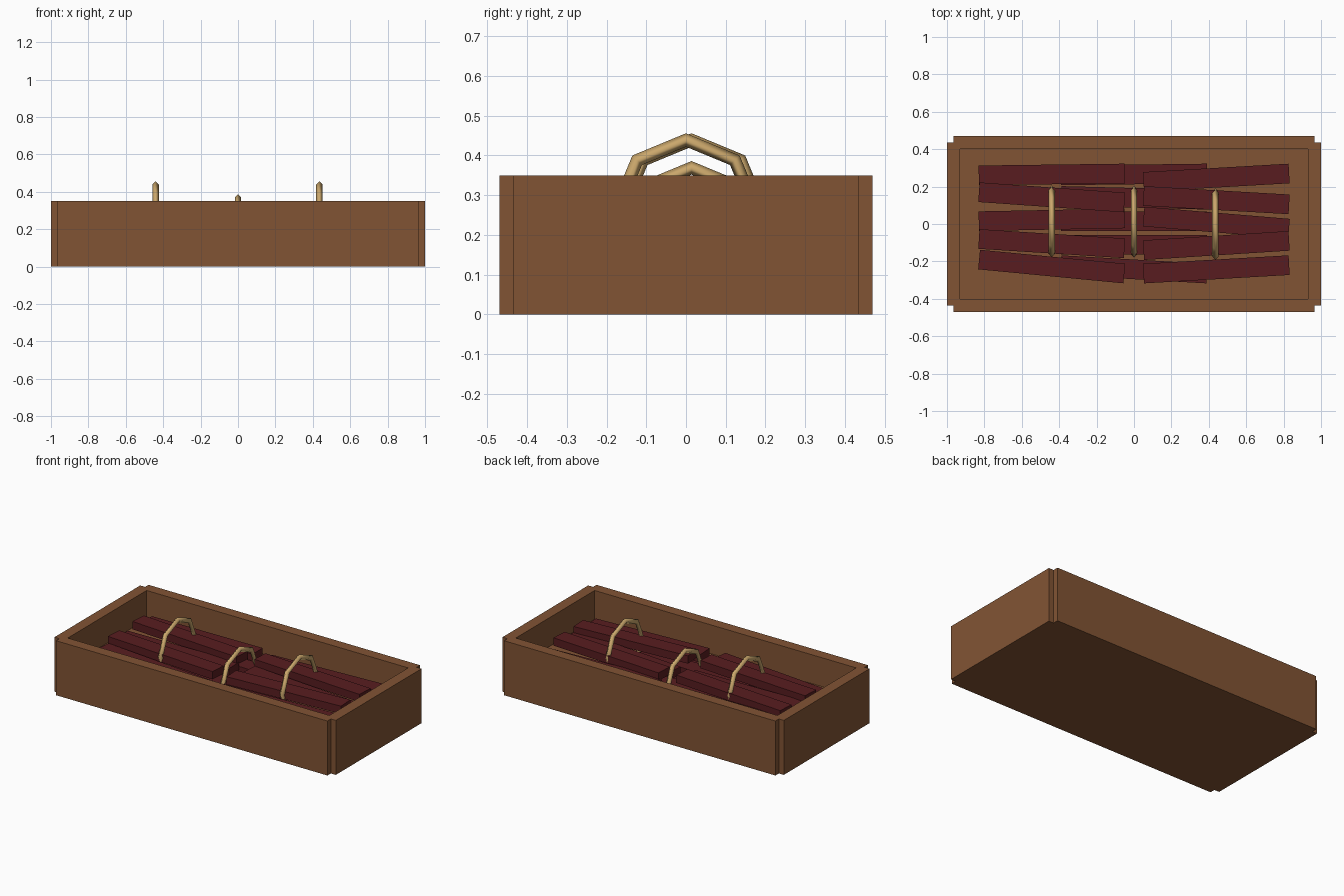
import bpy
import math
from mathutils import Matrix

if "Cube" in bpy.data.objects:
    bpy.data.objects.remove(bpy.data.objects["Cube"])


def material(name, color):
    m = bpy.data.materials.new(name)
    m.diffuse_color = (*color, 1)
    m.use_nodes = True
    m.node_tree.nodes["Principled BSDF"].inputs["Base Color"].default_value = m.diffuse_color
    return m


WOOD = material("brown_wood", (0.222, 0.088, 0.034))
RED = material("dark_red_wood", (0.098, 0.012, 0.014))
ROPE = material("tan_rope", (0.60, 0.39, 0.15))


def box(name, center, size, mat, turn=0.0):
    """Box with its size baked in, turned about z."""
    bpy.ops.mesh.primitive_cube_add(size=1)
    ob = bpy.context.object
    ob.name = name
    ob.data.transform(Matrix.Diagonal((*size, 1)))
    ob.location = center
    ob.rotation_euler.z = turn
    ob.data.materials.append(mat)
    return ob


def ring(name, center, mat, major=0.174, minor=0.017):
    """Low-poly upright rope loop standing in the yz plane."""
    bpy.ops.mesh.primitive_torus_add(
        major_segments=8, minor_segments=4, major_radius=major,
        minor_radius=minor, location=center, rotation=(0, math.pi / 2, 0))
    ob = bpy.context.object
    ob.name = name
    ob.data.materials.append(mat)
    bpy.ops.object.shade_smooth()


# Crate: long and short walls with notched corners, and a raised floor
H, T = 0.35, 0.07
for s, side in ((-1, "front"), (1, "back")):
    box(side + "_wall", (0, s * 0.435, H / 2), (1.93, T, H), WOOD)
for s, side in ((-1, "left"), (1, "right")):
    box(side + "_wall", (s * 0.965, 0, H / 2), (T, 0.87, H), WOOD)
FLOOR = 0.165
box("crate_floor", (0, 0, FLOOR / 2), (1.87, 0.81, FLOOR), WOOD)

# Bundles: each pair gives the y of a plank's left and right ends;
# the second and fourth planks lie on top of the other three
THICK, STEP = 0.05, 0.04
bundles = {
    "left": (-0.83, -0.05, 0.245,
             [(.26, .27), (.17, .115), (.015, .03), (-.08, -.13), (-.19, -.265)]),
    "right": (0.05, 0.83, 0.245,
              [(.225, .27), (.15, .105), (.04, -.025), (-.14, -.09), (-.265, -.22)]),
    "middle": (-0.39, 0.39, 0.175,
               [(.26, .27), (.15, .13), (.015, .015), (-.11, -.11), (-.22, -.265)]),
}
for side, (x0, x1, top, ends) in bundles.items():
    for i, (ya, yb) in enumerate(ends):
        z = top - THICK / 2 + (STEP if i % 2 else 0)
        box(f"{side}_plank_{i + 1}", ((x0 + x1) / 2, (ya + yb) / 2, z),
            (x1 - x0, 0.105, THICK), RED, math.atan2(yb - ya, x1 - x0))

# Rope loops, one for each bundle
ring("left_rope", (-0.44, 0.014, 0.265), ROPE)
ring("middle_rope", (0, 0.014, 0.195), ROPE)
ring("right_rope", (0.435, 0, 0.265), ROPE)
